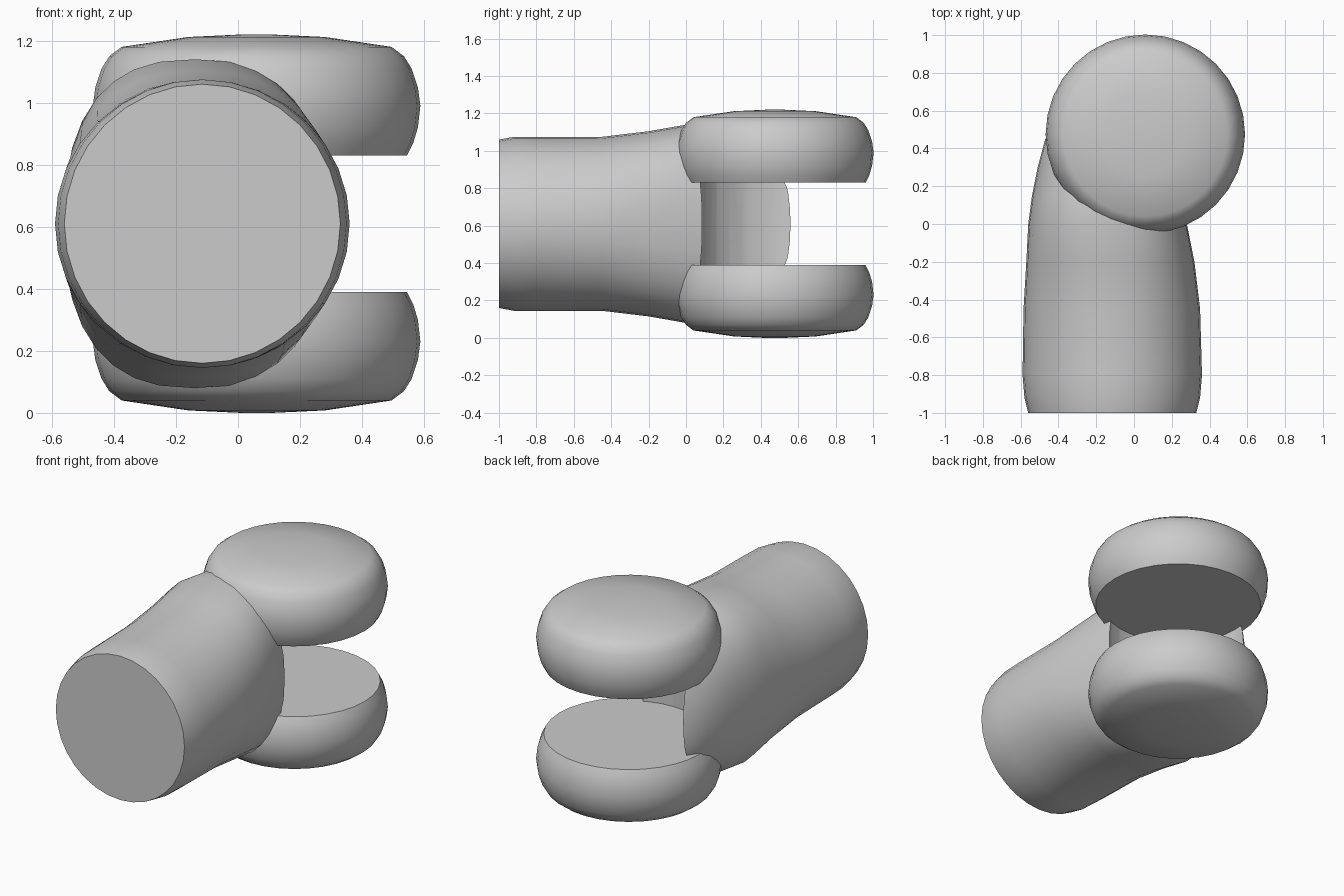
import bpy, bmesh, math

cube = bpy.data.objects.get("Cube")
if cube:
    bpy.data.objects.remove(cube, do_unlink=True)

MID_Z = 0.61
JOINT_X, JOINT_Y = 0.06, 0.475

grey = bpy.data.materials.new("light grey")
grey.use_nodes = True
grey.diffuse_color = (0.6, 0.6, 0.6, 1)
grey.node_tree.nodes["Principled BSDF"].inputs["Base Color"].default_value = (0.6, 0.6, 0.6, 1)


def loft(name, rings):
    """Skin closed rings of points and cap both ends."""
    bm = bmesh.new()
    loops = [[bm.verts.new(p) for p in ring] for ring in rings]
    count = len(loops[0])
    for a, b in zip(loops, loops[1:]):
        for i in range(count):
            j = (i + 1) % count
            bm.faces.new((a[i], a[j], b[j], b[i]))
    bm.faces.new(loops[0])
    bm.faces.new(loops[-1])
    bmesh.ops.recalc_face_normals(bm, faces=bm.faces[:])
    mesh = bpy.data.meshes.new(name)
    bm.to_mesh(mesh)
    bm.free()
    mesh.materials.append(grey)
    obj = bpy.data.objects.new(name, mesh)
    bpy.context.collection.objects.link(obj)
    return obj


def select_only(obj):
    bpy.ops.object.select_all(action='DESELECT')
    obj.select_set(True)
    bpy.context.view_layer.objects.active = obj


def smooth(obj, degrees=32):
    select_only(obj)
    bpy.ops.object.shade_smooth_by_angle(angle=math.radians(degrees))


def oval(y, left, right, half, power, sides=32):
    """Rounded cross-section in the xz plane."""
    ring = []
    for i in range(sides):
        a = math.tau * i / sides
        c, s = math.cos(a), math.sin(a)
        x = math.copysign(abs(c) ** (2 / power), c) * (right - left) / 2
        z = math.copysign(abs(s) ** (2 / power), s) * half
        ring.append(((left + right) / 2 + x, y, MID_Z + z))
    return ring


def circle(radius, z, sides=32):
    return [(JOINT_X + radius * math.cos(math.tau * i / sides),
             JOINT_Y + radius * math.sin(math.tau * i / sides), z) for i in range(sides)]


# Arm: y, left x, right x, half height, squareness
sections = [
    (-1.0, -0.56, 0.33, 0.45, 2),
    (-0.92, -0.58, 0.35, 0.465, 2),
    (-0.8, -0.59, 0.36, 0.465, 2),
    (-0.45, -0.585, 0.35, 0.465, 2.1),
    (-0.2, -0.57, 0.32, 0.495, 2.3),
    (0.0, -0.56, 0.28, 0.53, 2.5),
    (0.15, -0.54, 0.25, 0.52, 2.4),
    (0.3, -0.51, 0.2, 0.49, 2.2),
    (0.45, -0.47, 0.12, 0.45, 2),
    (0.54, -0.4, 0.05, 0.42, 2),
    (0.62, -0.28, 0.0, 0.4, 2),
]
arm = loft("arm", [oval(*s) for s in sections])

# Round recess between the two joint discs
cutter = loft("recess_cutter", [circle(0.44, -0.3), circle(0.44, 1.5)])
cutter.hide_render = True
cut = arm.modifiers.new("recess", 'BOOLEAN')
cut.operation = 'DIFFERENCE'
cut.solver = 'EXACT'
cut.object = cutter
select_only(arm)
bpy.ops.object.modifier_apply(modifier=cut.name)
bpy.data.objects.remove(cutter, do_unlink=True)
smooth(arm)

# Joint discs: radius and distance from the outer end
profile = [(0.05, 0.0), (0.22, 0.008), (0.435, 0.04), (0.475, 0.07), (0.5, 0.11),
           (0.52, 0.17), (0.528, 0.23), (0.52, 0.3), (0.505, 0.35), (0.485, 0.39)]
for name, flip in (("lower_disc", False), ("upper_disc", True)):
    rings = [circle(r, 2 * MID_Z - h if flip else h) for r, h in profile]
    smooth(loft(name, rings))
